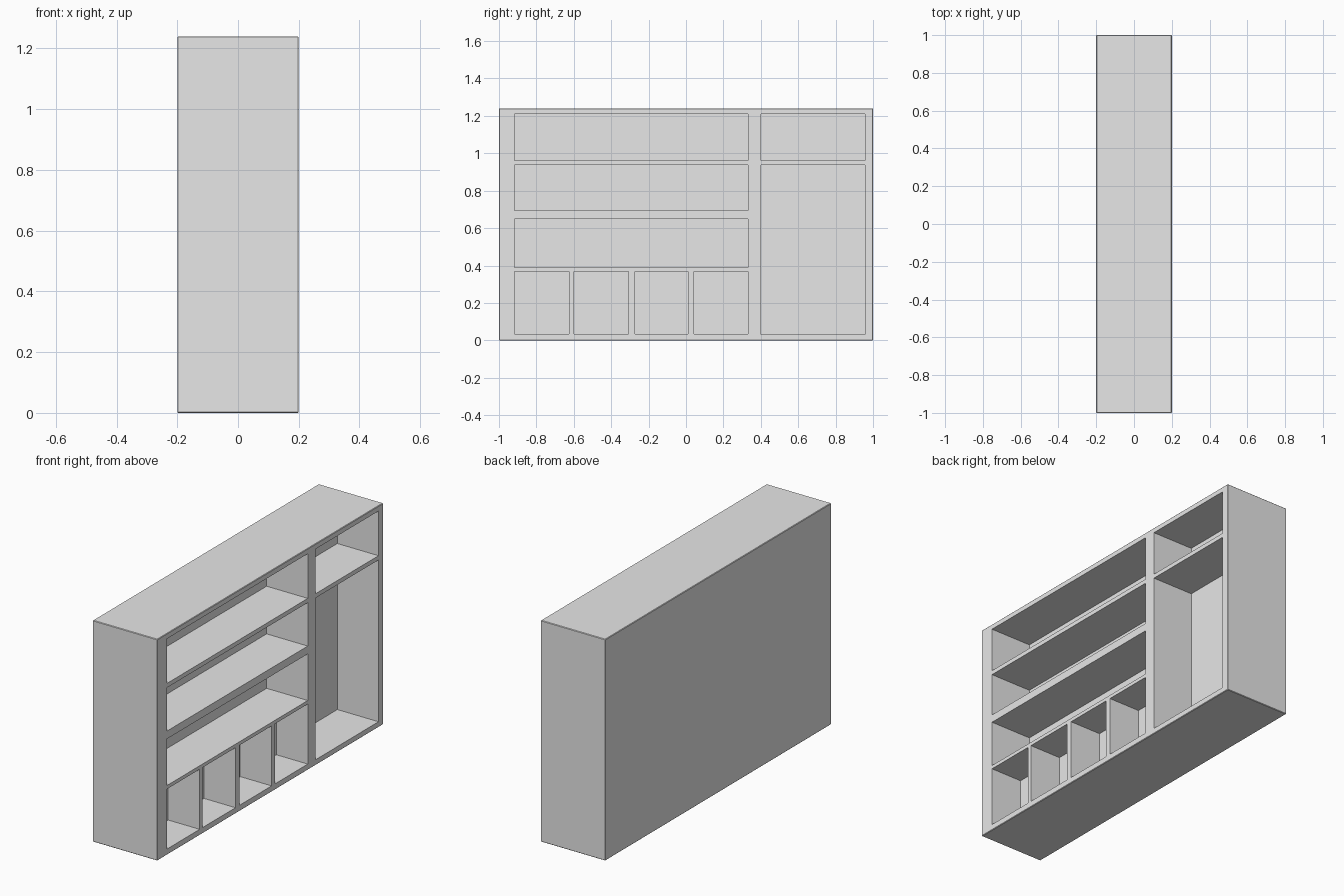
import bpy
import bmesh
from mathutils import Matrix, Vector

if "Cube" in bpy.data.objects:
    bpy.data.objects.remove(bpy.data.objects["Cube"], do_unlink=True)

WIDTH, LENGTH, HEIGHT = 0.40, 2.0, 1.24
FRONT = WIDTH / 2          # open side of the shelves
DEEP, SHALLOW = 0.255, 0.195

grey = bpy.data.materials.new("light_grey")
grey.use_nodes = True
colour = (0.8, 0.8, 0.8, 1.0)
grey.diffuse_color = colour
grey.node_tree.nodes["Principled BSDF"].inputs["Base Color"].default_value = colour


def add_box(bm, low, high):
    low, high = Vector(low), Vector(high)
    matrix = Matrix.Translation((low + high) / 2) @ Matrix.Diagonal((*(high - low), 1))
    bmesh.ops.create_cube(bm, size=1, matrix=matrix)


def make_object(name, bm):
    mesh = bpy.data.meshes.new(name)
    bm.to_mesh(mesh)
    bm.free()
    obj = bpy.data.objects.new(name, mesh)
    bpy.context.collection.objects.link(obj)
    mesh.materials.append(grey)
    return obj


# Solid case with barely softened outer edges
bm = bmesh.new()
add_box(bm, (-FRONT, -LENGTH / 2, 0), (FRONT, LENGTH / 2, HEIGHT))
bmesh.ops.bevel(bm, geom=bm.edges[:], offset=0.003, segments=1, affect='EDGES')
cabinet = make_object("shelf_cabinet", bm)

# Compartments: y range, z range, depth
left, right = (-0.916, 0.332), (0.40, 0.958)
top_row = (0.961, 1.211)
niches = [
    (left, top_row, DEEP),
    (left, (0.694, 0.937), DEEP),
    (left, (0.389, 0.65), DEEP),
    (right, top_row, DEEP),
    (right, (0.031, 0.937), DEEP),
]
for span in ((-0.916, -0.625), (-0.60, -0.308), (-0.274, 0.012), (0.042, 0.332)):
    niches.append((span, (0.033, 0.369), SHALLOW))

bm = bmesh.new()
for (y0, y1), (z0, z1), depth in niches:
    add_box(bm, (FRONT - depth, y0, z0), (FRONT + 0.1, y1, z1))
cutter = make_object("compartment_cutter", bm)
cutter.hide_render = True

# Carve the compartments, then drop the cutter
cut = cabinet.modifiers.new("compartments", 'BOOLEAN')
cut.operation = 'DIFFERENCE'
cut.solver = 'EXACT'
cut.object = cutter
bpy.context.view_layer.objects.active = cabinet
cabinet.select_set(True)
bpy.ops.object.modifier_apply(modifier=cut.name)
bpy.data.objects.remove(cutter, do_unlink=True)
